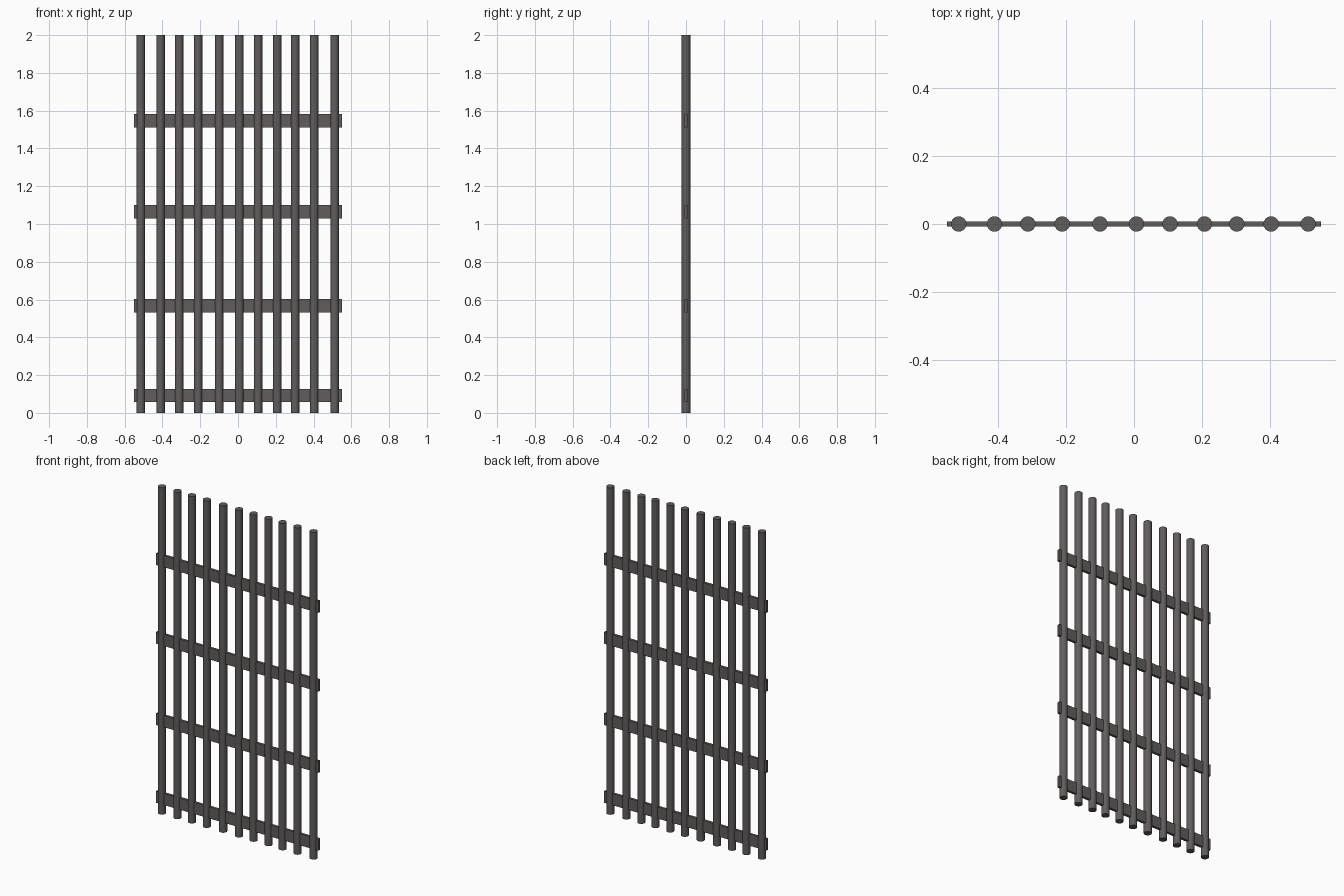
import bpy
import math

if "Cube" in bpy.data.objects:
    bpy.data.objects.remove(bpy.data.objects["Cube"])

iron = bpy.data.materials.new("dark_iron")
iron.diffuse_color = (0.12, 0.11, 0.108, 1)
iron.use_nodes = True
iron.node_tree.nodes["Principled BSDF"].inputs["Base Color"].default_value = iron.diffuse_color

# Slightly uneven spacing of the upright bars, and rail heights
BAR_X = [-0.515, -0.41, -0.312, -0.211, -0.1, 0.007, 0.106, 0.207, 0.302, 0.403, 0.512]
RAIL_Z = [0.092, 0.568, 1.065, 1.547]


def upright_bar(x):
    bpy.ops.mesh.primitive_cylinder_add(vertices=32, radius=0.0225, depth=2, location=(x, 0, 1))
    bar = bpy.context.object
    bar.name = "upright_bar"
    bar.data.materials.append(iron)
    bpy.ops.object.shade_smooth_by_angle(angle=math.radians(30))


def cross_rail(z):
    bpy.ops.mesh.primitive_cube_add(size=1, location=(0, 0, z))
    rail = bpy.context.object
    rail.name = "cross_rail"
    rail.scale = (1.1, 0.016, 0.071)
    bpy.ops.object.transform_apply(location=False, rotation=False, scale=True)
    rail.data.materials.append(iron)


# Round upright bars
for x in BAR_X:
    upright_bar(x)

# Flat rails running through the bars
for z in RAIL_Z:
    cross_rail(z)
